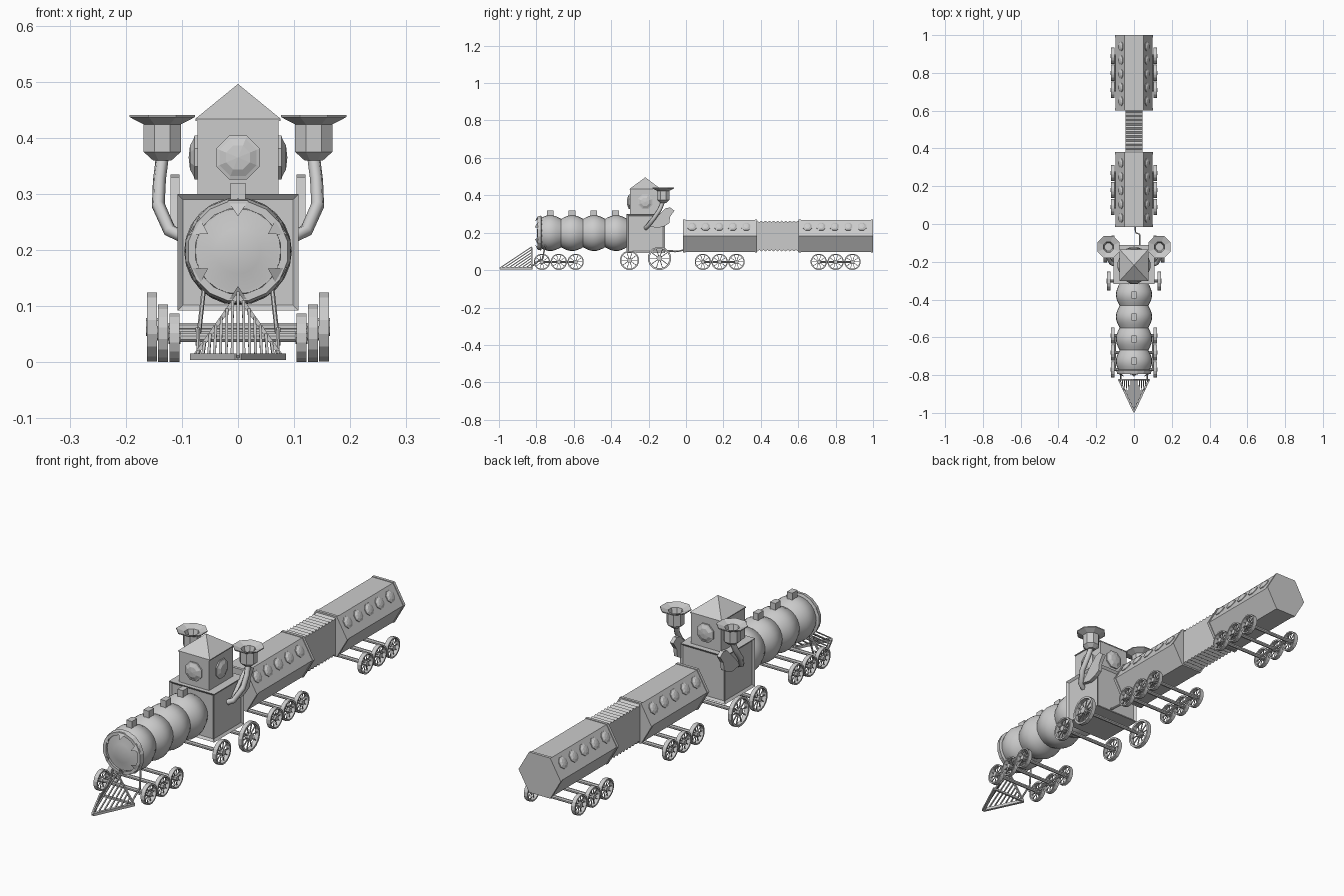
import bpy, bmesh, math
from mathutils import Matrix, Vector

if "Cube" in bpy.data.objects:
    bpy.data.objects.remove(bpy.data.objects["Cube"])

TO_X = Matrix.Rotation(math.pi / 2, 4, 'Y')    # local z -> x
TO_Y = Matrix.Rotation(-math.pi / 2, 4, 'X')   # local z -> y


def finish(bm, name, smooth=None):
    bmesh.ops.remove_doubles(bm, verts=bm.verts, dist=1e-5)
    bmesh.ops.recalc_face_normals(bm, faces=bm.faces)
    me = bpy.data.meshes.new(name)
    bm.to_mesh(me)
    bm.free()
    if smooth:
        me.shade_smooth()
        me.set_sharp_from_angle(angle=math.radians(smooth))
    ob = bpy.data.objects.new(name, me)
    bpy.context.collection.objects.link(ob)
    return ob


def lathe(bm, profile, n, M, phase=0.0, closed=False):
    """Revolve (radius, height) points around local z."""
    rows = [[bm.verts.new(M @ Vector((r * math.cos(phase + 2 * math.pi * k / n),
                                      r * math.sin(phase + 2 * math.pi * k / n), h)))
             for k in range(n)] for r, h in profile]
    for i in range(len(rows) if closed else len(rows) - 1):
        a, b = rows[i], rows[(i + 1) % len(rows)]
        for k in range(n):
            bm.faces.new((a[k], a[(k + 1) % n], b[(k + 1) % n], b[k]))


def box(bm, lo, hi):
    lo, hi = Vector(lo), Vector(hi)
    M = Matrix.Translation((lo + hi) / 2) @ Matrix.Diagonal((*(hi - lo), 1))
    return bmesh.ops.create_cube(bm, size=1, matrix=M)['verts']


def rod(bm, a, b, r, n=6):
    a, b = Vector(a), Vector(b)
    M = Matrix.Translation(a) @ (b - a).to_track_quat('Z', 'Y').to_matrix().to_4x4()
    L = (b - a).length
    lathe(bm, [(0, 0), (r, 0), (r, L), (0, L)], n, M, math.pi / n)


def prism(bm, pts, x0, x1):
    """Extrude a (y, z) outline along x."""
    f = bm.faces.new([bm.verts.new((x0, y, z)) for y, z in pts])
    g = bmesh.ops.extrude_face_region(bm, geom=[f])['geom']
    bmesh.ops.translate(bm, vec=(x1 - x0, 0, 0),
                        verts=[v for v in g if isinstance(v, bmesh.types.BMVert)])
    # the starting face stays as the second cap
    if not f.is_valid:
        bm.faces.new([v for v in bm.verts if abs(v.co.x - x0) < 1e-6])


def dome(bm, pos, normal, r, d):
    M = Matrix.Translation(pos) @ Vector(normal).to_track_quat('Z', 'Y').to_matrix().to_4x4()
    lathe(bm, [(r, -.005), (r, d * .35), (r * .85, d * .45), (r * .55, d * .85), (0, d)],
          8, M, math.pi / 8)


def wheel(name, x, y, r, w=.018, spokes=10):
    bm = bmesh.new()
    M = Matrix.Translation((x, y, r)) @ TO_X
    h, t = w / 2, r * .15
    lathe(bm, [(r, -h), (r, h), (r - t, h), (r - t, -h)], 16, M, math.pi / 16, True)
    lathe(bm, [(0, -h * 1.2), (r * .25, -h * 1.2), (r * .25, h * 1.2), (0, h * 1.2)], 8, M)
    for k in range(spokes):
        a = 2 * math.pi * k / spokes
        d = Vector((0, math.cos(a), math.sin(a)))
        c = Vector((x, y, r))
        rod(bm, c + d * r * .15, c + d * (r - t * .5), r * .045, 4)
    finish(bm, name)


def wheel_set(name, ys, x, r, rods=True):
    bm = bmesh.new()
    for i, y in enumerate(ys):
        for s in (-1, 1):
            wheel(f"{name}_wheel_{i}_{'lr'[s > 0]}", s * x, y, r)
        rod(bm, (-x - .01, y, r), (x + .01, y, r), .008, 8)
    if rods:
        for s in (-1, 1):
            rod(bm, (s * (x - .013), ys[0], r), (s * (x - .013), ys[-1], r), .005)
    finish(bm, name + "_axles")


# Boiler: four bulging barrels
ZB = .198
bm = bmesh.new()
prof = [(0, -.797), (.04, -.794), (.072, -.785)]
for i in range(4):
    for k in range(9):
        u = k / 8
        prof.append((.076 + .02 * math.sin(math.pi * u), -.785 + (i + u) * .1175))
prof.append((0, -.315))
lathe(bm, prof, 24, Matrix.Translation((0, 0, ZB)) @ TO_Y)
finish(bm, "boiler", 40)

# Square stubs on top of each barrel
bm = bmesh.new()
for i in range(4):
    y = -.726 + i * .1165
    box(bm, (-.013, y - .018, .28), (.013, y + .018, .32))
finish(bm, "boiler_stubs")

# Crown ring with pointed teeth on the boiler front
bm = bmesh.new()
lathe(bm, [(.095, -.775), (.09, -.795), (.077, -.795), (.08, -.77)], 16,
      Matrix.Translation((0, 0, ZB)) @ TO_Y, math.pi / 16, True)
for k in range(6):
    a = math.pi / 2 + k * math.pi / 3
    P = lambda r, da, y: (r * math.cos(a + da), y, ZB + r * math.sin(a + da))
    base = [bm.verts.new(p) for p in (P(.092, -.2, -.792), P(.092, .2, -.792), P(.088, 0, -.775))]
    tip = bm.verts.new(P(.062, 0, -.808))
    bm.faces.new(base)
    for i in range(3):
        bm.faces.new((base[i], base[(i + 1) % 3], tip))
finish(bm, "boiler_crown")

# Cab body with recessed panels
bm = bmesh.new()
box(bm, (-.108, -.318, .092), (.108, -.112, .3))
sides = [f for f in bm.faces if abs(f.calc_center_median().z - .196) < .05]
bmesh.ops.recalc_face_normals(bm, faces=bm.faces)
bmesh.ops.inset_individual(bm, faces=sides, thickness=.014, depth=-.008)
finish(bm, "cab")

# Tower with pyramid roof
TY = -.218
bm = bmesh.new()
box(bm, (-.072, TY - .082, .298), (.072, TY + .082, .432))
finish(bm, "tower")
bm = bmesh.new()
R = math.sqrt(2) * .076
lathe(bm, [(0, .43), (R, .43), (R, .434), (0, .496)], 4,
      Matrix.Translation((0, TY, 0)) @ Matrix.Diagonal((1, 1.1, 1, 1)), math.pi / 4)
finish(bm, "tower_roof")
bm = bmesh.new()
for s in (-1, 1):
    dome(bm, (s * .072, TY, .365), (s, 0, 0), .042, .016)
    dome(bm, (0, TY + s * .082, .365), (0, s, 0), .042, .016)
finish(bm, "tower_windows")

# Funnels on bent pipes, with leaf plates beside them
for s in (-1, 1):
    side = 'lr'[s > 0]
    bm = bmesh.new()
    lathe(bm, [(0, .36), (.018, .36), (.036, .375), (.036, .424), (.063, .437), (.063, .441),
               (.03, .43), (.022, .40), (0, .40)], 8,
          Matrix.Translation((s * .135, -.122, 0)), math.pi / 8)
    finish(bm, "funnel_" + side)

    cu = bpy.data.curves.new("funnel_pipe_" + side, 'CURVE')
    cu.dimensions, cu.bevel_depth, cu.bevel_resolution = '3D', .012, 1
    cu.use_fill_caps = True
    path = [(.1, -.215, .225), (.122, -.205, .235), (.142, -.17, .28),
            (.14, -.14, .325), (.135, -.124, .365)]
    sp = cu.splines.new('POLY')
    sp.points.add(len(path) - 1)
    for p, (x, y, z) in zip(sp.points, path):
        p.co = (s * x, y, z, 1)
    bpy.context.collection.objects.link(bpy.data.objects.new(cu.name, cu))

    bm = bmesh.new()
    prism(bm, [(-.2, .235), (-.15, .29), (-.11, .33), (-.085, .335), (-.062, .318), (-.085, .285),
               (-.09, .25), (-.115, .235), (-.15, .225)], s * .104, s * .12)
    finish(bm, "leaf_plate_" + side)

# Cowcatcher: slanted bars between the base edges and the back frame
bm = bmesh.new()
N = 7
for s in (-1, 1):
    for i in range(N + 1):
        t = i / (N + .6)
        rod(bm, (s * .08 * t, -.997 + .175 * t, .01),
            (s * .075 * t, -.825, .012 + .112 * (1 - t)), .0035, 4)
    rod(bm, (0, -.992, .01), (s * .08, -.822, .01), .008, 4)
    rod(bm, (s * .078, -.824, .01), (0, -.824, .12), .005, 4)
    # struts up to the boiler
    rod(bm, (s * .07, -.824, .02), (s * .072, -.775, .06), .004)
    rod(bm, (s * .072, -.775, .03), (s * .06, -.75, .14), .004)
rod(bm, (-.08, -.824, .01), (.08, -.824, .01), .006, 4)
finish(bm, "cowcatcher")

# Running gear
wheel_set("front_bogie", [-.77, -.68, -.59], .113, .044)
wheel_set("cab_front", [-.302], .134, .052, False)
wheel_set("cab_rear", [-.142], .153, .063, False)
wheel_set("first_car", [.09, .18, .27], .113, .044)
wheel_set("second_car", [.71, .80, .89], .113, .044)

# Hexagonal cars with round windows on the shoulders
ZC = .182
for name, y0, y1, w0 in (("first_car", -.015, .38, .032), ("second_car", .602, 1.0, .65)):
    bm = bmesh.new()
    b = .012
    lathe(bm, [(0, y0), (.101, y0), (.101, y0 + b), (.098, y0 + b),
               (.098, y1 - b), (.101, y1 - b), (.101, y1), (0, y1)],
          6, Matrix.Translation((0, 0, ZC)) @ TO_Y)
    finish(bm, name + "_body")
    bm = bmesh.new()
    c, q = .098 * math.cos(math.pi / 6), math.pi / 6
    for s in (-1, 1):
        for i in range(5):
            n = Vector((s * math.cos(q), 0, math.sin(q)))
            # slightly above the middle of the shoulder face
            pos = Vector((0, w0 + i * .0725, ZC)) + n * c + Vector((-s * .5, 0, .866)) * .009
            dome(bm, pos, n, .026, .01)
    finish(bm, name + "_windows")

# Ribbed bellows between the cars
ribs = 11
ys = [.37 + .24 * k / (2 * ribs) for k in range(2 * ribs + 1)]
top = [(y, .264 if k % 2 else .256) for k, y in enumerate(ys)]
bottom = [(y, 2 * ZC - z) for y, z in reversed(top)]
bm = bmesh.new()
prism(bm, top + bottom, -.046, .046)
finish(bm, "bellows")

# Coupling hook behind the cab
bm = bmesh.new()
rod(bm, (.03, -.115, .105), (.03, -.055, .1), .005)
rod(bm, (.03, -.055, .1), (.008, -.045, .1), .004)
rod(bm, (.008, -.045, .1), (.006, -.01, .108), .004)
finish(bm, "coupling")
